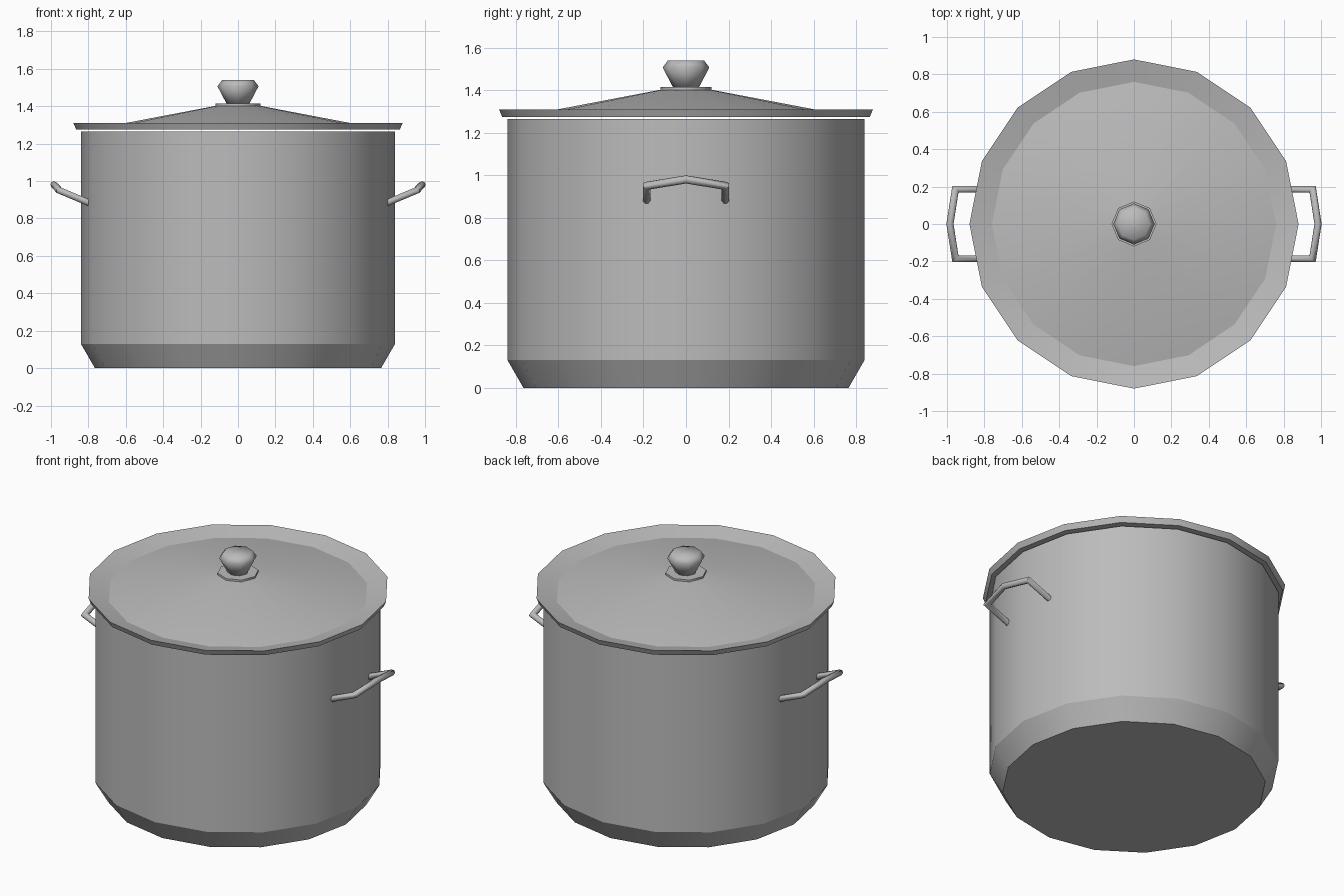
import bpy, bmesh, math
from mathutils import Vector

cube = bpy.data.objects.get("Cube")
if cube:
    bpy.data.objects.remove(cube, do_unlink=True)

steel = bpy.data.materials.new("brushed steel grey")
steel.use_nodes = True
GREY = (0.5, 0.5, 0.5, 1)
steel.diffuse_color = GREY
steel.node_tree.nodes["Principled BSDF"].inputs["Base Color"].default_value = GREY


def finish(name, bm, angle):
    """Turn a bmesh into a smooth-by-angle object."""
    bmesh.ops.recalc_face_normals(bm, faces=bm.faces)
    mesh = bpy.data.meshes.new(name)
    bm.to_mesh(mesh)
    bm.free()
    mesh.materials.append(steel)
    obj = bpy.data.objects.new(name, mesh)
    bpy.context.collection.objects.link(obj)
    bpy.ops.object.select_all(action='DESELECT')
    bpy.context.view_layer.objects.active = obj
    obj.select_set(True)
    bpy.ops.object.shade_smooth_by_angle(angle=math.radians(angle))


def bridge(bm, a, b):
    for i in range(len(a)):
        j = (i + 1) % len(a)
        bm.faces.new((a[i], a[j], b[j], b[i]))


def lathe(name, profile, sides, angle):
    """Revolve (radius, height) points, capping both ends."""
    bm = bmesh.new()
    rings = []
    for r, z in profile:
        turns = [2 * math.pi * i / sides for i in range(sides)]
        rings.append([bm.verts.new((r * math.cos(t), r * math.sin(t), z)) for t in turns])
    for a, b in zip(rings, rings[1:]):
        bridge(bm, a, b)
    bm.faces.new(rings[0])
    bm.faces.new(rings[-1])
    finish(name, bm, angle)


def tube(name, path, radius, sides):
    """Sweep a round section along a path with mitred corners."""
    path = [Vector(p) for p in path]
    dirs = [(b - a).normalized() for a, b in zip(path, path[1:])]
    bm = bmesh.new()
    u = dirs[0].cross(Vector((0, 1, 0))).normalized()
    v = dirs[0].cross(u)
    ring = [path[0] + radius * (u * math.cos(t) + v * math.sin(t))
            for t in (2 * math.pi * (i + 0.5) / sides for i in range(sides))]
    # The ends are cut flush with the pot wall
    wall = Vector((1, 0, 0))
    normals = [wall] + [a + b for a, b in zip(dirs, dirs[1:])] + [wall]
    rings = []
    for k, (point, normal) in enumerate(zip(path, normals)):
        d = dirs[max(k - 1, 0)]
        ring = [c + d * ((point - c).dot(normal) / d.dot(normal)) for c in ring]
        rings.append([bm.verts.new(c) for c in ring])
    for a, b in zip(rings, rings[1:]):
        bridge(bm, a, b)
    bm.faces.new(rings[0])
    bm.faces.new(rings[-1])
    finish(name, bm, 50)


# Hollow pot with a chamfered foot
lathe("pot", [(0.765, 0), (0.84, 0.13), (0.84, 1.265),
              (0.825, 1.265), (0.825, 0.14), (0.755, 0.015)], 16, 28)

# Lid: low cone with an upturned rim
lathe("lid", [(0.75, 1.275), (0.865, 1.275), (0.88, 1.31),
              (0.76, 1.28), (0.12, 1.402)], 16, 24)

# Knob and its base plate
lathe("knob_base", [(0.12, 1.398), (0.12, 1.414)], 8, 50)
lathe("knob", [(0.06, 1.412), (0.11, 1.507), (0.085, 1.54)], 8, 75)

# Side handles
for name, s in (("left_handle", 1), ("right_handle", -1)):
    tube(name, [(s * 0.80, -0.185, 0.885), (s * 0.955, -0.185, 0.95),
                (s * 0.984, 0, 0.98),
                (s * 0.955, 0.185, 0.95), (s * 0.80, 0.185, 0.885)], 0.019, 8)
